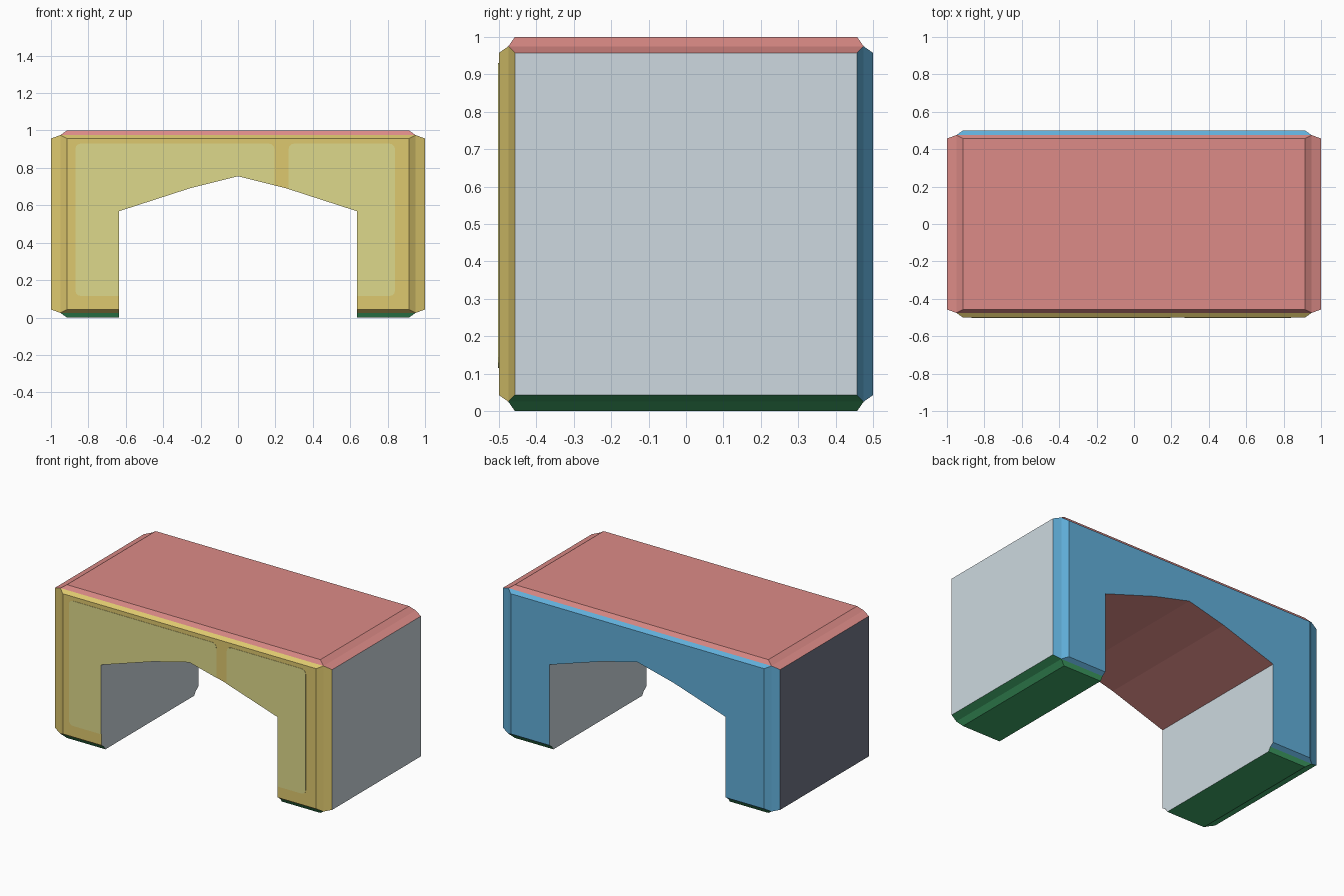
import bpy, bmesh, math
from mathutils import Vector

if "Cube" in bpy.data.objects:
    bpy.data.objects.remove(bpy.data.objects["Cube"])


def material(name, rgb):
    # sRGB 0-255 to linear
    lin = [((c / 255 + 0.055) / 1.055) ** 2.4 for c in rgb]
    m = bpy.data.materials.new(name)
    m.diffuse_color = (*lin, 1)
    m.use_nodes = True
    m.node_tree.nodes["Principled BSDF"].inputs["Base Color"].default_value = m.diffuse_color
    return m


MATS = [material("red", (220, 139, 135)), material("yellow", (222, 200, 110)),
        material("blue", (97, 175, 218)), material("green", (65, 167, 105)),
        material("light grey", (205, 217, 224)), material("dark slate", (114, 118, 136)),
        material("pale olive", (222, 217, 139))]
RED, YELLOW, BLUE, GREEN, GREY, SLATE, OLIVE = range(7)


def add_object(name, bm):
    mesh = bpy.data.meshes.new(name)
    bm.to_mesh(mesh)
    bm.free()
    for m in MATS:
        mesh.materials.append(m)
    ob = bpy.data.objects.new(name, mesh)
    bpy.context.collection.objects.link(ob)
    return ob


def prism(name, outline, y0, y1, colour):
    # extrude an (x, z) outline along y; colour is a rule on the face normal
    bm = bmesh.new()
    face = bm.faces.new([bm.verts.new((x, y0, z)) for x, z in outline])
    out = bmesh.ops.extrude_face_region(bm, geom=[face])
    moved = [v for v in out["geom"] if isinstance(v, bmesh.types.BMVert)]
    bmesh.ops.translate(bm, verts=moved, vec=(0, y1 - y0, 0))
    bmesh.ops.recalc_face_normals(bm, faces=bm.faces)
    bm.normal_update()
    for f in bm.faces:
        f.material_index = colour(f.normal)
    return add_object(name, bm)


def cut(ob, cutter):
    mod = ob.modifiers.new("opening", "BOOLEAN")
    mod.operation = "DIFFERENCE"
    mod.solver = "EXACT"
    mod.object = cutter


# Arch-shaped opening cutter
half = [(0.637, -0.2), (0.637, 0.568), (0.26, 0.69)]
outline = half + [(0, 0.755)] + [(-x, z) for x, z in reversed(half)]
opening = prism("opening_cutter", outline, -0.8, 0.8,
                lambda n: GREY if abs(n.x) > 0.9 else RED)
opening.hide_render = True

# Chamfered block: each side of a cube raised by a bevelled inset
bm = bmesh.new()
bmesh.ops.create_cube(bm, size=0.95)
bmesh.ops.inset_individual(bm, faces=bm.faces[:], thickness=0.025, depth=0.025)
bm.normal_update()
SIDES = [(SLATE, GREY), (YELLOW, BLUE), (GREEN, RED)]
for f in bm.faces:
    c = f.calc_center_median()
    if 0.1 < abs(f.normal.x) < 0.9:
        c.x = 0          # end chamfers take the neighbouring side's colour
    axis = max(range(3), key=lambda i: abs(c[i]))
    f.material_index = SIDES[axis][c[axis] > 0]
for v in bm.verts:
    v.co = Vector((v.co.x * 2, v.co.y, v.co.z + 0.5))
block = add_object("arch_block", bm)
cut(block, opening)


# Painted front panels with rounded corners
def rounded_rect(x0, x1, z0, z1, r=0.03, steps=3):
    pts = []
    corners = [(x1 - r, z1 - r), (x0 + r, z1 - r), (x0 + r, z0 + r), (x1 - r, z0 + r)]
    for k, (cx, cz) in enumerate(corners):
        for i in range(steps + 1):
            a = math.pi / 2 * (k + i / steps)
            pts.append((cx + r * math.cos(a), cz + r * math.sin(a)))
    return pts


for name, x0, x1 in (("left_panel", -0.87, 0.195), ("right_panel", 0.27, 0.84)):
    panel = prism(name, rounded_rect(x0, x1, 0.115, 0.93), -0.502, -0.497,
                  lambda n: OLIVE)
    cut(panel, opening)
